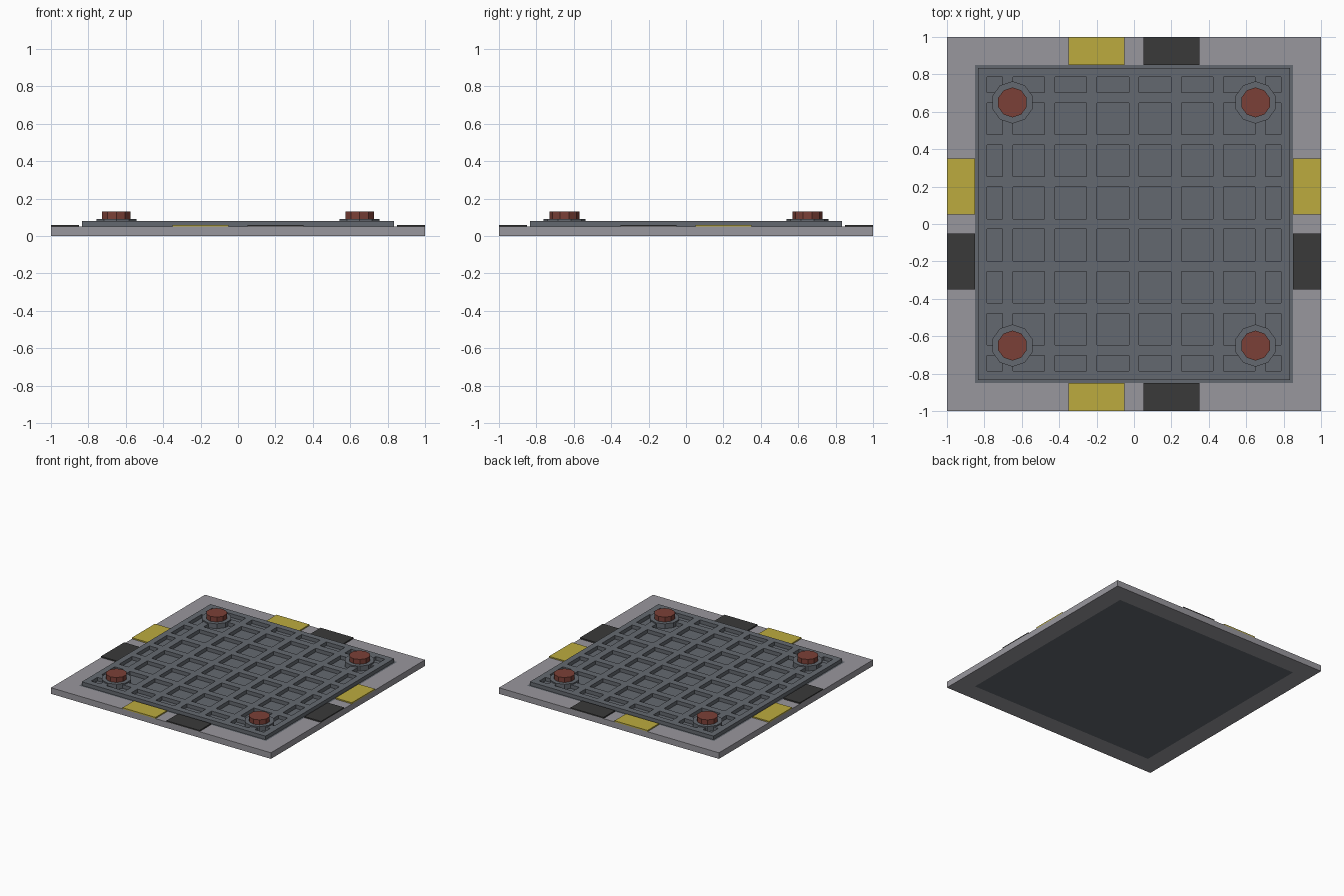
import bpy, bmesh
from math import pi, sin, cos

if "Cube" in bpy.data.objects:
    bpy.data.objects.remove(bpy.data.objects["Cube"])


def material(name, hexcode):
    m = bpy.data.materials.new(name)
    c = [int(hexcode[i:i + 2], 16) / 255 for i in (0, 2, 4)]
    m.diffuse_color = [v / 12.92 if v < 0.04 else ((v + 0.055) / 1.055) ** 2.4 for v in c] + [1]
    m.use_nodes = True
    m.node_tree.nodes["Principled BSDF"].inputs["Base Color"].default_value = m.diffuse_color
    return m


CONCRETE = material("light grey", "99979D")
STEEL = material("blue grey", "646970")
YELLOW = material("hazard yellow", "BCAB3F")
BLACK = material("hazard black", "3A3A3A")
RED = material("rust red", "7B4037")


def finish(name, bm, mat):
    bmesh.ops.recalc_face_normals(bm, faces=bm.faces)
    me = bpy.data.meshes.new(name)
    bm.to_mesh(me)
    bm.free()
    me.materials.append(mat)
    ob = bpy.data.objects.new(name, me)
    bpy.context.collection.objects.link(ob)
    return ob


def prism(name, outline, z0, z1, mat):
    bm = bmesh.new()
    face = bm.faces.new([bm.verts.new((x, y, z0)) for x, y in outline])
    top = bmesh.ops.extrude_face_region(bm, geom=[face], use_keep_orig=True)["geom"]
    for v in top:
        if isinstance(v, bmesh.types.BMVert):
            v.co.z = z1
    return finish(name, bm, mat)


def rect(x0, x1, y0, y1):
    return [(x0, y0), (x1, y0), (x1, y1), (x0, y1)]


def disc(cx, cy, r, n=10):
    return [(cx + r * sin(2 * pi * i / n), cy + r * cos(2 * pi * i / n)) for i in range(n)]


# Square outer border with an open middle
bm = bmesh.new()
rings = []
for half, z in ((1, 0), (1, 0.05), (0.85, 0.05), (0.85, 0)):
    rings.append([bm.verts.new((x, y, z)) for x, y in rect(-half, half, -half, half)])
for a, b in zip(rings, rings[1:] + rings[:1]):
    for i in range(4):
        j = (i + 1) % 4
        bm.faces.new((a[i], a[j], b[j], b[i]))
finish("border_frame", bm, CONCRETE)

# Floor plate with a raised waffle grid of ribs
rib, pitch = 0.028, 0.225
lines = [-0.85, -0.835, -0.785]
for k in range(-3, 4):
    lines += [k * pitch - rib, k * pitch + rib]
lines += [0.785, 0.835, 0.85]
n = len(lines)


def is_raised(i, j):
    if min(i, j) == 0 or max(i, j) == n - 2:
        return False
    return i % 2 == 1 or j % 2 == 1


bm = bmesh.new()
grid = [[bm.verts.new((x, y, 0.05)) for y in lines] for x in lines]
raised = []
for i in range(n - 1):
    for j in range(n - 1):
        f = bm.faces.new((grid[i][j], grid[i + 1][j], grid[i + 1][j + 1], grid[i][j + 1]))
        if is_raised(i, j):
            raised.append(f)
rim = [e for e in bm.edges if e.is_boundary]
skirt = bmesh.ops.extrude_edge_only(bm, edges=rim)["geom"]
for v in skirt:
    if isinstance(v, bmesh.types.BMVert):
        v.co.z = 0
bmesh.ops.contextual_create(bm, geom=[e for e in skirt if isinstance(e, bmesh.types.BMEdge) and e.is_boundary])
top = bmesh.ops.extrude_face_region(bm, geom=raised)["geom"]
for v in top:
    if isinstance(v, bmesh.types.BMVert):
        v.co.z = 0.08
bmesh.ops.delete(bm, geom=[f for f in raised if f.is_valid], context="FACES")
bmesh.ops.dissolve_limit(bm, angle_limit=0.01, verts=bm.verts, edges=bm.edges)
finish("waffle_plate", bm, STEEL)

# Hazard pads on all four border strips
for side, s in (("low", -1), ("high", 1)):
    a, b = sorted((s * 0.85, s))
    prism("yellow_pad_y_" + side, rect(-0.35, -0.05, a, b), 0.05, 0.06, YELLOW)
    prism("black_pad_y_" + side, rect(0.05, 0.35, a, b), 0.05, 0.06, BLACK)
    prism("yellow_pad_x_" + side, rect(a, b, 0.05, 0.35), 0.05, 0.06, YELLOW)
    prism("black_pad_x_" + side, rect(a, b, -0.35, -0.05), 0.05, 0.06, BLACK)

# Corner bolts on washers
for x in (-0.65, 0.65):
    for y in (-0.65, 0.65):
        prism("washer", disc(x, y, 0.113), 0.05, 0.09, STEEL)
        prism("bolt_head", disc(x, y, 0.08), 0.085, 0.13, RED)
